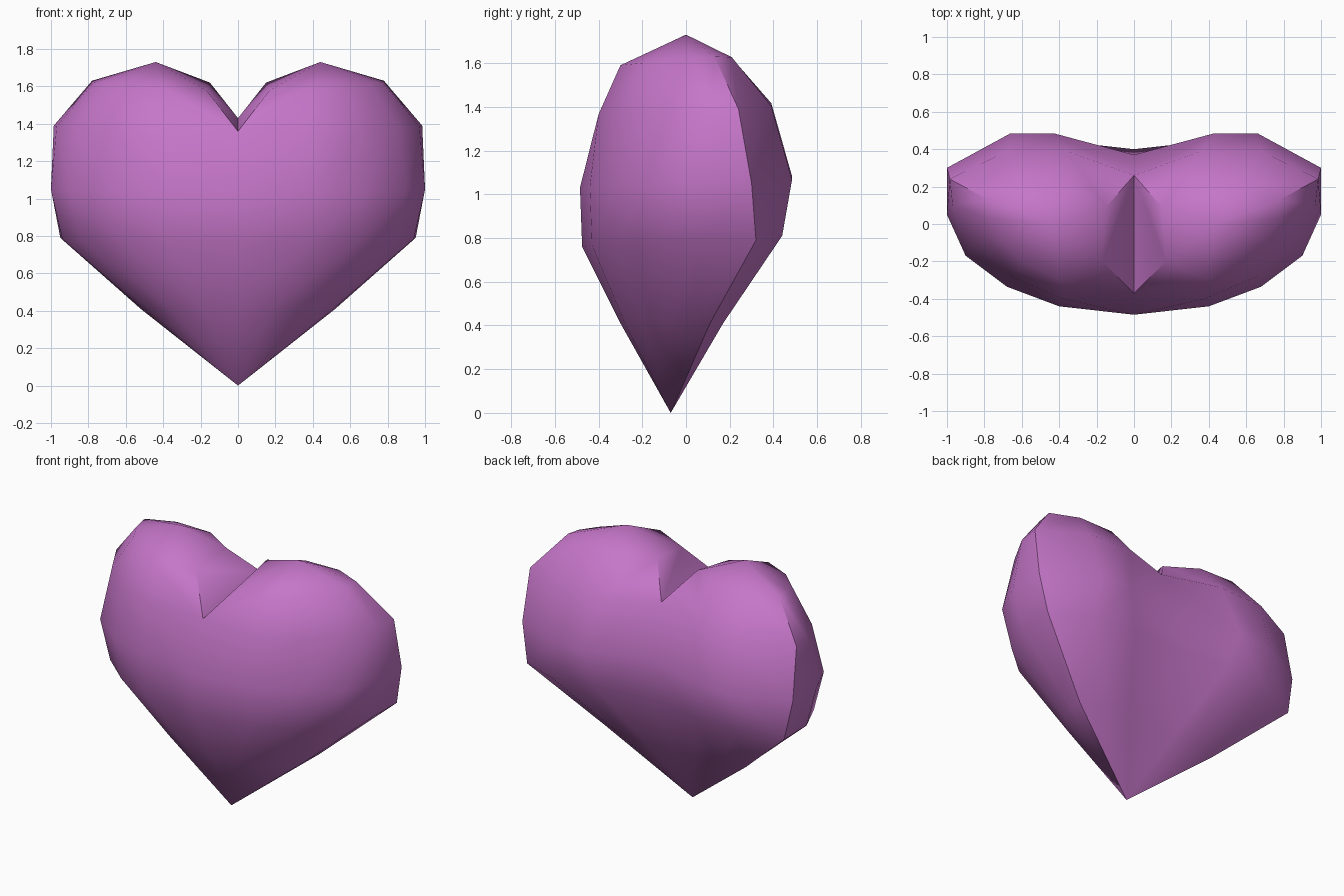
import bpy, bmesh

if "Cube" in bpy.data.objects:
    bpy.data.objects.remove(bpy.data.objects["Cube"])

# Half-heart rings, front centre -> side -> back centre.
# Each: (z at front, z at side, z at back), [(x, y) ...]
RINGS = [
    ((.41, .41, .41), [(0, -.30), (.18, -.28), (.36, -.20), (.47, -.09), (.51, .02),
                       (.52, .11), (.36, .17), (.18, .17), (0, .16)]),
    ((.76, .79, .85), [(0, -.475), (.38, -.43), (.64, -.32), (.84, -.15), (.94, .07),
                       (.95, .32), (.68, .44), (.36, .44), (0, .40)]),
    ((1.03, 1.05, 1.10), [(0, -.485), (.40, -.44), (.68, -.335), (.90, -.17), (1, .05),
                          (1, .30), (.66, .485), (.43, .485), (0, .37)]),
    ((1.36, 1.39, 1.43), [(0, -.37), (.38, -.40), (.66, -.28), (.86, -.10), (.97, .10),
                          (.985, .24), (.68, .39), (.36, .39), (0, .26)]),
    ((1.58, 1.63, 1.62), [(.17, -.20), (.40, -.30), (.60, -.20), (.71, -.09), (.77, .03),
                          (.78, .13), (.60, .21), (.35, .21), (.15, .09)]),
]
TIP, PEAK, SIDE = (0, -.07, 0), (.44, 0, 1.73), 5


def ring_points(zs, xy):
    last = len(xy) - 1
    for i, (x, y) in enumerate(xy):
        if i <= SIDE:
            z = zs[0] + (zs[1] - zs[0]) * i / SIDE
        else:
            z = zs[1] + (zs[2] - zs[1]) * (i - SIDE) / (last - SIDE)
        yield x, y, z


bm = bmesh.new()
for sx in (1, -1):
    def vert(p):
        return bm.verts.new((p[0] * sx, p[1], p[2]))

    rings = [[vert(p) for p in ring_points(*r)] for r in RINGS]
    tip, peak = vert(TIP), vert(PEAK)
    n = len(rings[0])
    # Skin between rings, with fans to the bottom tip and lobe peak
    for i in range(n - 1):
        bm.faces.new((tip, rings[0][i + 1], rings[0][i]))
        bm.faces.new((peak, rings[-1][i], rings[-1][i + 1]))
        for a, b in zip(rings, rings[1:]):
            bm.faces.new((a[i], a[i + 1], b[i + 1], b[i]))
    # Cleft wall
    low, top = rings[-2], rings[-1]
    bm.faces.new((low[-1], low[0], top[0], top[-1]))
    bm.faces.new((peak, top[-1], top[0]))

bmesh.ops.remove_doubles(bm, verts=bm.verts, dist=.0005)
bmesh.ops.recalc_face_normals(bm, faces=bm.faces)
mesh = bpy.data.meshes.new("heart")
bm.to_mesh(mesh)
bm.free()

heart = bpy.data.objects.new("heart", mesh)
bpy.context.collection.objects.link(heart)
mat = bpy.data.materials.new("purple")
mat.diffuse_color = (.56, .18, .58, 1)
mat.use_nodes = True
mat.node_tree.nodes["Principled BSDF"].inputs["Base Color"].default_value = mat.diffuse_color
mesh.materials.append(mat)

# Smooth body, sharp cleft and rim
bpy.context.view_layer.objects.active = heart
heart.select_set(True)
bpy.ops.object.shade_smooth_by_angle(angle=.7)
